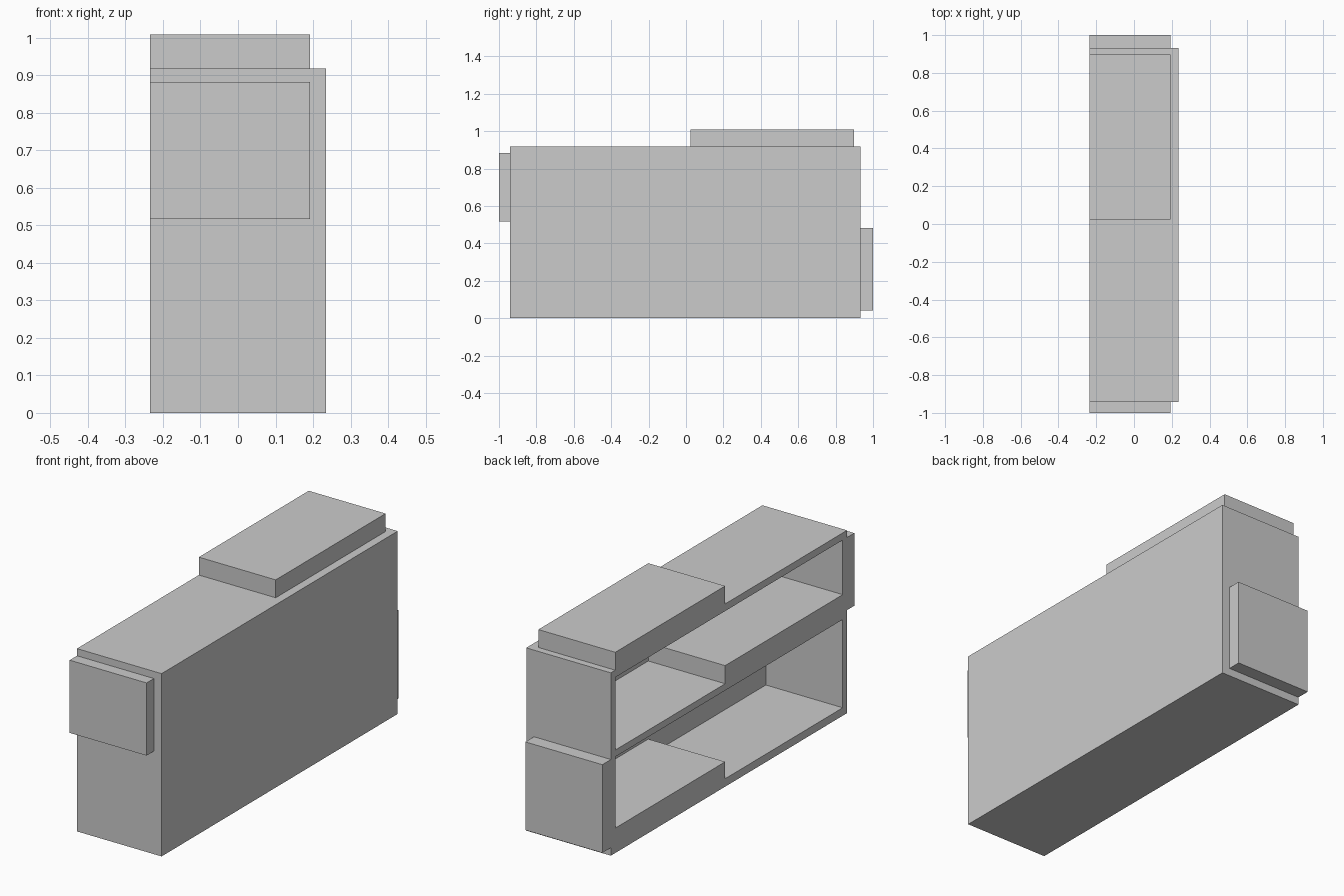
import bpy

if "Cube" in bpy.data.objects:
    bpy.data.objects.remove(bpy.data.objects["Cube"])

# Overall limits: the open side of the cabinet faces -x
X0, X1, XI = -0.235, 0.235, 0.192      # open side, outer back, inner back
Y0, Y1 = -0.942, 0.932                 # outer ends
YI0, YI1, YM = -0.908, 0.897, 0.025    # inner ends and block split
TOP = 0.918


def box(name, x, y, z):
    bpy.ops.mesh.primitive_cube_add(
        size=1, location=[(a + b) / 2 for a, b in (x, y, z)])
    ob = bpy.context.object
    ob.name = name
    ob.scale = [b - a for a, b in (x, y, z)]
    bpy.ops.object.transform_apply(location=False, rotation=False, scale=True)
    return ob


# Carcass: back panel, two ends, floor, shelf and top
box("back_panel", (XI, X1), (Y0, Y1), (0, TOP))
box("front_end_panel", (X0, XI), (Y0, YI0), (0, TOP))
box("rear_end_panel", (X0, XI), (YI1, Y1), (0, TOP))
for name, z in (("floor_panel", (0, 0.04)),
                ("middle_shelf", (0.483, 0.517)),
                ("top_panel", (0.882, TOP))):
    box(name, (X0, XI), (YI0, YI1), z)

# Half-length raised slabs on each level, alternating ends
box("floor_slab", (X0, XI), (YM, YI1), (0.04, 0.125))
box("shelf_slab", (X0, XI), (YI0, YM), (0.517, 0.608))
box("top_slab", (X0, XI), (YM, YI1), (TOP, 1.008))

# Raised plates on the outside of the ends
box("front_plate", (X0, XI), (-1, Y0), (0.517, 0.882))
box("rear_plate", (X0, XI), (Y1, 1), (0.04, 0.483))
